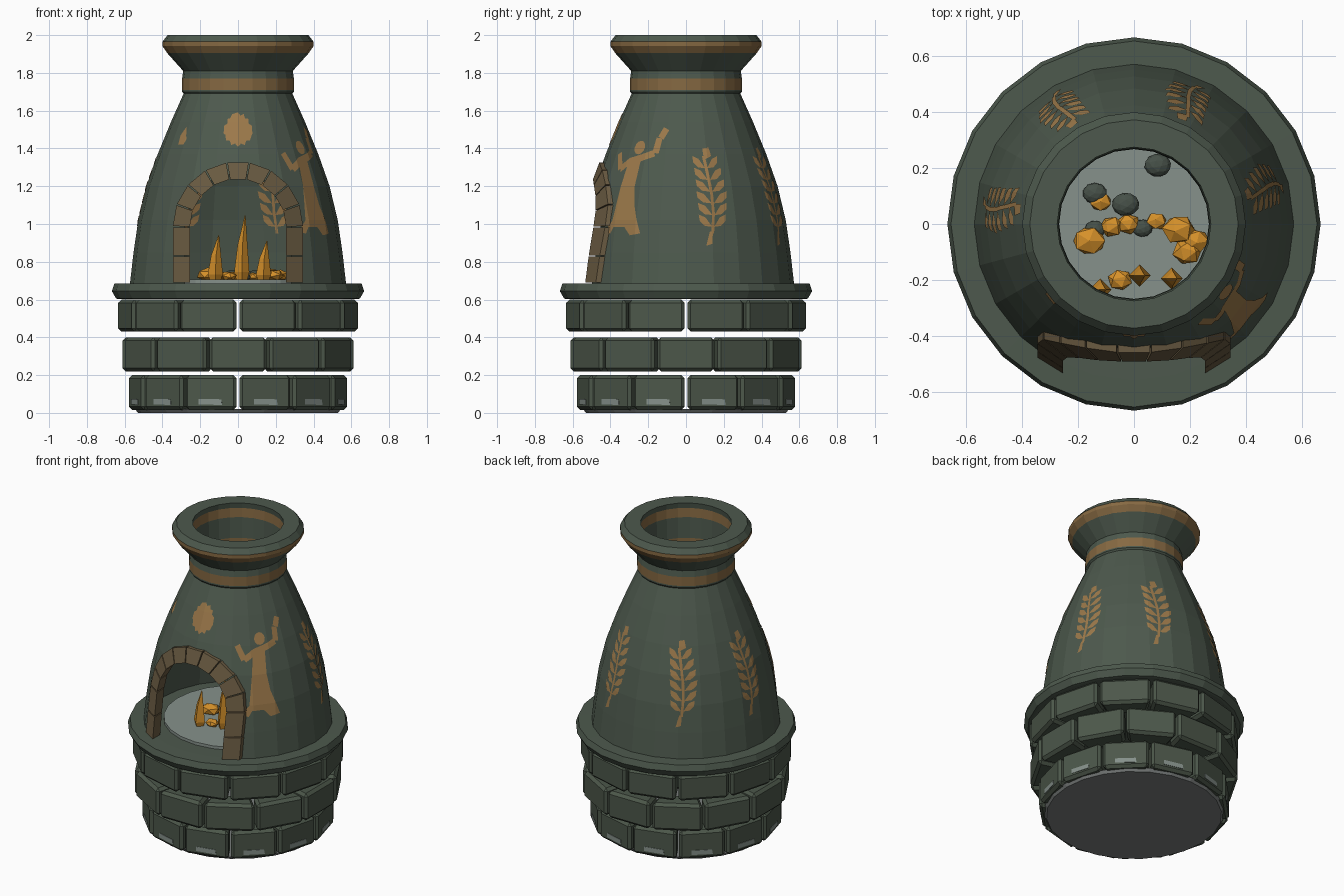
import bpy, bmesh, math
from mathutils import Vector, Matrix

if "Cube" in bpy.data.objects:
    bpy.data.objects.remove(bpy.data.objects["Cube"])

N = 24
H = math.pi / N


def mat(name, r, g, b):
    lin = lambda c: ((c / 255 + 0.055) / 1.055) ** 2.4 if c > 10 else c / 3294
    m = bpy.data.materials.new(name)
    m.diffuse_color = (lin(r), lin(g), lin(b), 1)
    m.use_nodes = True
    m.node_tree.nodes["Principled BSDF"].inputs["Base Color"].default_value = m.diffuse_color
    return m


GREEN = mat("green_clay", 77, 89, 77)
BRICK = mat("green_brick", 76, 87, 74)
BAND = mat("brown_band", 134, 105, 66)
PAINT = mat("ochre_paint", 156, 121, 74)
ARCH = mat("brown_stone", 105, 90, 65)
FLOOR = mat("pale_ash", 134, 145, 139)
DARK = mat("pale_underside", 122, 126, 125)
COAL = mat("dark_coal", 70, 80, 72)
FIRE = mat("orange_fire", 214, 145, 42)


def finish(name, bm, mats, recalc=True):
    if recalc:
        bmesh.ops.recalc_face_normals(bm, faces=bm.faces)
    me = bpy.data.meshes.new(name)
    bm.to_mesh(me)
    bm.free()
    for m in mats:
        me.materials.append(m)
    ob = bpy.data.objects.new(name, me)
    bpy.context.collection.objects.link(ob)
    return ob


def lathe(name, prof, mats, closed=False, rule=None):
    """Revolve (r, z) points; open profiles get end caps."""
    bm = bmesh.new()
    rings = [[bm.verts.new((r * math.sin(2 * H * k), -r * math.cos(2 * H * k), z))
              for k in range(N)] for r, z in prof]
    pairs = list(zip(rings, rings[1:])) + ([(rings[-1], rings[0])] if closed else [])
    for a, b in pairs:
        for k in range(N):
            j = (k + 1) % N
            f = bm.faces.new((a[k], a[j], b[j], b[k]))
            if rule:
                f.material_index = rule(f.calc_center_median().z)
    if not closed:
        bm.faces.new(rings[0])
        bm.faces.new(rings[-1])
    return finish(name, bm, mats)


def hexa(bm, front, back):
    """Block from two four-point loops."""
    a, b = [bm.verts.new(p) for p in front], [bm.verts.new(p) for p in back]
    bm.faces.new(a)
    bm.faces.new(b[::-1])
    for i in range(4):
        bm.faces.new((a[i], b[i], b[(i + 1) % 4], a[(i + 1) % 4]))


# --- base: disc, three brick courses, ledge ---
lathe("base_disc", [(0.53, 0), (0.545, 0.02)], [DARK])
for row, (d, z0, z1, off) in enumerate([(0.565, 0.015, 0.2, 15), (0.612, 0.22, 0.4, 0), (0.62, 0.43, 0.6, 15)]):
    bm, chips = bmesh.new(), bmesh.new()
    for k in range(12):
        rot = Matrix.Rotation(math.radians(off + 30 * k), 3, 'Z')
        loop = lambda r: [rot @ Vector((s * (r * math.tan(math.pi / 12) - 0.008), -r, z))
                          for s, z in ((-1, z0), (1, z0), (1, z1), (-1, z1))]
        hexa(bm, loop(d), loop(d - 0.14))
        # pale worn strip low on the bottom course
        plate = lambda y: [rot @ Vector((x, -y, z)) for x, z in
                           ((-0.065, 0.045), (0.065, 0.042), (0.06, 0.072), (-0.065, 0.074))]
        hexa(chips, plate(d + 0.003), plate(d - 0.003))
    ob = finish("brick_course_%d" % (row + 1), bm, [BRICK])
    bev = ob.modifiers.new("bevel", 'BEVEL')
    bev.width, bev.segments = 0.018, 1
    if row == 0:
        finish("worn_strips", chips, [FLOOR])
    else:
        chips.free()
lathe("ledge", [(0.63, 0.602), (0.645, 0.605), (0.668, 0.645), (0.655, 0.684), (0.56, 0.686)], [GREEN])
lathe("hearth_floor", [(0.45, 0.684), (0.45, 0.705)], [FLOOR])

# --- body: hollow shell with flared rim ---
WALL = [(0.572, 0.685), (0.553, 0.85), (0.528, 1.02), (0.485, 1.2), (0.425, 1.37), (0.355, 1.54), (0.288, 1.69)]
THICK = 0.02
NECK = [(0.296, 1.7), (0.296, 1.71), (0.296, 1.77), (0.29, 1.81), (0.375, 1.905), (0.4, 1.942),
        (0.4, 1.965), (0.373, 2.0), (0.275, 2.0), (0.28, 1.965), (0.276, 1.905), (0.27, 1.77), (0.27, 1.71)]
body = lathe("oven_body", WALL + NECK + [(r - THICK, z) for r, z in reversed(WALL)], [GREEN, BAND], True,
             lambda z: int(1.71 < z < 1.77 or 1.905 < z < 1.965))


def radius(z):
    for (r0, z0), (r1, z1) in zip(WALL, WALL[1:]):
        if z <= z1:
            break
    return r0 + (r1 - r0) * (z - z0) / (z1 - z0)


# --- arched opening ---
CZ = 0.985
bm = bmesh.new()
outline = [(0.28, 0.6)] + [(0.28 * math.cos(math.pi * i / 18), CZ + 0.28 * math.sin(math.pi * i / 18))
                           for i in range(19)] + [(-0.28, 0.6)]
f = bm.faces.new([bm.verts.new((x, -0.9, z)) for x, z in outline])
ext = bmesh.ops.extrude_face_region(bm, geom=[f])
bmesh.ops.translate(bm, vec=(0, 0.8, 0), verts=[v for v in ext["geom"] if isinstance(v, bmesh.types.BMVert)])
cutter = finish("opening_cutter", bm, [GREEN])
cutter.hide_render = True
mod = body.modifiers.new("opening", 'BOOLEAN')
mod.operation, mod.object, mod.solver = 'DIFFERENCE', cutter, 'EXACT'
bpy.context.view_layer.objects.active = body
bpy.ops.object.modifier_apply(modifier="opening")
bpy.data.objects.remove(cutter)

# --- arch stones following the curved wall ---
bm = bmesh.new()
RI, RO = 0.255, 0.345


def stone(quad):
    wall = lambda x, z, o: (x, -math.sqrt(radius(z) ** 2 - x * x) + o, z)
    hexa(bm, [wall(x, z, -0.022) for x, z in quad], [wall(x, z, 0.055) for x, z in quad])


g = 0.003
for s in (-1, 1):
    for z0, z1 in ((0.686, 0.83), (0.83, CZ)):
        stone([(s * RI, z0 + g), (s * RO, z0 + g), (s * RO, z1 - g), (s * RI, z1 - g)])
for i in range(9):
    a, b = math.radians(20 * i) + 0.01, math.radians(20 * i + 20) - 0.01
    stone([(r * math.cos(t), CZ + r * math.sin(t)) for r, t in ((RI, a), (RO, a), (RO, b), (RI, b))])
finish("arch_stones", bm, [ARCH])


# --- painted figures: flat shapes wrapped on the facets ---
def paint(name, deg, shapes, inner=()):
    out = bmesh.new()
    for o, flip, group in ((0.003, False, shapes), (-THICK - 0.003, True, inner)):
        bm = bmesh.new()
        a0 = math.radians(deg)
        for pts in group:
            area = sum(p[0] * q[1] - q[0] * p[1] for p, q in zip(pts, pts[1:] + pts[:1]))
            if (area < 0) != flip:
                pts = pts[::-1]
            zc = sum(p[1] for p in pts) / len(pts)
            bm.faces.new([bm.verts.new((a0 + x / radius(zc), 0, z)) for x, z in pts])
        bmesh.ops.triangulate(bm, faces=bm.faces)
        cuts = [((2 * H * k, 0, 0), (1, 0, 0)) for k in range(-6, 25)] + [((0, 0, z), (0, 0, 1)) for _, z in WALL]
        for co, no in cuts:
            bmesh.ops.bisect_plane(bm, geom=bm.verts[:] + bm.edges[:] + bm.faces[:], plane_co=co, plane_no=no)
        for v in bm.verts:
            a, z = v.co.x, v.co.z
            r = (radius(z) + o) * math.cos(H) / math.cos(a % (2 * H) - H)
            v.co = (r * math.sin(a), -r * math.cos(a), z)
        tmp = bpy.data.meshes.new("tmp")
        bm.to_mesh(tmp)
        bm.free()
        out.from_mesh(tmp)
        bpy.data.meshes.remove(tmp)
    finish(name, out, [PAINT], recalc=False)


def strip(pts, w):
    """Quads along a polyline."""
    quads = []
    for p, q in zip(pts, pts[1:]):
        d = (Vector(q) - Vector(p)).normalized() * w / 2
        quads.append([(p[0] - d.y, p[1] + d.x), (q[0] - d.y, q[1] + d.x),
                      (q[0] + d.y, q[1] - d.x), (p[0] + d.y, p[1] - d.x)])
    return quads


def oval(x, z, rx, rz, n=12, ray=1.0):
    return [(x + rx * (ray if i % 2 else 1) * math.cos(2 * math.pi * i / n),
             z + rz * (ray if i % 2 else 1) * math.sin(2 * math.pi * i / n)) for i in range(n)]


paint("painted_sun", 0, [oval(0, 1.5, 0.064, 0.076, 28, 1.2)])
paint("painted_flame_mark", -48, [[(-0.025, 1.42), (0.02, 1.42), (0.028, 1.45), (0.0, 1.515), (-0.03, 1.47)]])
robe = [(-0.045, 1.35), (0.045, 1.37), (0.035, 1.2), (0.05, 1.1), (0.08, 0.985), (0.1, 0.95), (0.04, 0.94),
        (0.0, 0.985), (-0.07, 0.985), (-0.09, 0.95), (-0.14, 0.955), (-0.085, 1.02), (-0.035, 1.2)]
paint("painted_dancer", 52, [robe, oval(0.01, 1.405, 0.034, 0.036)]
      + strip([(-0.03, 1.335), (-0.095, 1.29), (-0.135, 1.375)], 0.035)
      + strip([(0.02, 1.345), (0.11, 1.375), (0.12, 1.455), (0.145, 1.505)], 0.036))

# leafy branches, the upper leaves also showing inside
bend = lambda z: 0.02 * math.sin((z - 0.88) * 8)
stem = strip([(bend(z), z) for z in (0.95, 1.05, 1.15, 1.25, 1.36)], 0.016)
stem.append([(-0.025, 0.885), (0.008, 0.895), (0.012, 0.96), (-0.004, 0.96)])
leaves = [[(bend(1.34), 1.34), (0.03, 1.36), (0.02, 1.405), (-0.015, 1.4)]]
for i in range(6):
    z = 0.985 + 0.062 * i
    k = 1 - 0.06 * abs(i - 2)
    for s in (-1, 1):
        leaves.append([(bend(z) + s * x * k, z + h) for x, h in
                       ((0.006, 0), (0.05, 0.005), (0.08, 0.03), (0.086, 0.065), (0.045, 0.05))])
for i, deg in enumerate((104, 155, 211, 262)):
    paint("painted_branch_%d" % (i + 1), deg, stem + leaves, stem[:4] + leaves)

# --- embers, coals and flames on the hearth ---
EMBERS = [(-.16, -.06, .06), (-.08, -.01, .042), (-.02, 0, .042), (.08, .01, .037), (.16, -.02, .06),
          (.22, -.06, .05), (.19, -.1, .052), (-.05, -.2, .043), (-.12, .08, .04)]
COALS = [(-.14, .11, .042), (-.03, .07, .047), (.085, .21, .046), (-.14, -.02, .036), (.03, -.015, .035)]
for name, rocks, m in (("embers", EMBERS, FIRE), ("coals", COALS, COAL)):
    bm = bmesh.new()
    for i, (x, y, r) in enumerate(rocks):
        M = (Matrix.Translation((x, y, 0.703 + r * 0.5)) @ Matrix.Diagonal((1.05, 0.9, 0.62, 1))
             @ Matrix.Rotation(i * 1.3, 4, (1, 0.5, 0.3)))
        bmesh.ops.create_icosphere(bm, subdivisions=1 if m is FIRE else 2, radius=r, matrix=M)
    finish(name, bm, [m])

bm = bmesh.new()
for x, y, top in ((-.12, -.235, .94), (.02, -.185, 1.045), (.135, -.195, .91)):
    rings = []
    for t, r, dx in ((0, 0.03, 0), (0.12, 0.04, 0), (0.55, 0.026, 0.004), (1, 0.002, 0.018)):
        z = 0.705 + (top - 0.705) * t
        rings.append([bm.verts.new((x + dx + r * math.cos(q * math.pi / 2), y + r * math.sin(q * math.pi / 2), z))
                      for q in range(4)])
    for a, b in zip(rings, rings[1:]):
        for q in range(4):
            bm.faces.new((a[q], a[(q + 1) % 4], b[(q + 1) % 4], b[q]))
    bm.faces.new(rings[0])
    bm.faces.new(rings[-1])
finish("flames", bm, [FIRE])
